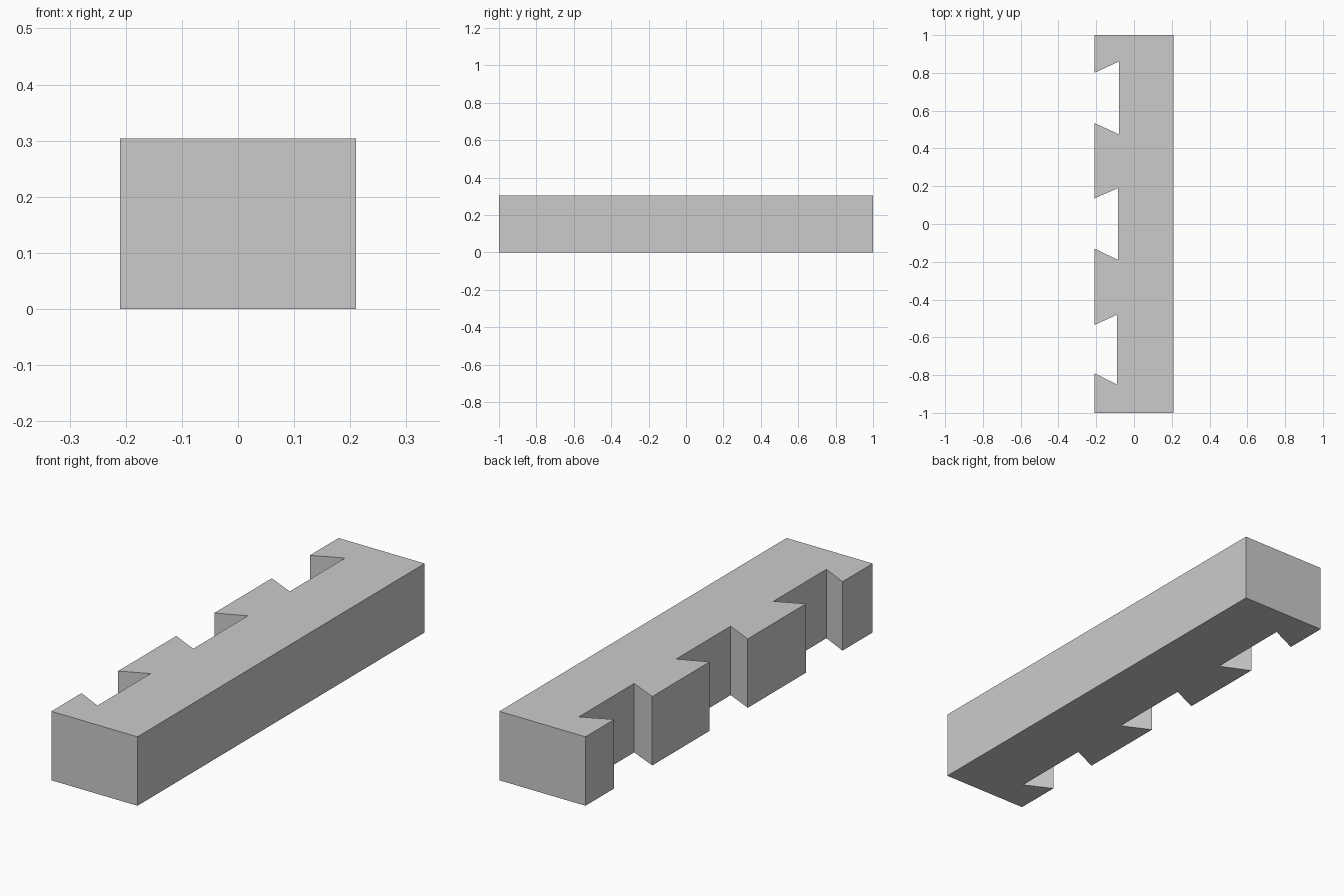
import bpy
import bmesh

cube = bpy.data.objects.get("Cube")
if cube:
    bpy.data.objects.remove(cube, do_unlink=True)

HALF_WIDTH, HALF_LENGTH, HEIGHT = 0.21, 1.0, 0.304

# Dovetail notches: mouth start, floor start, floor end, mouth end (y), floor x
notches = [
    (0.80, 0.86, 0.475, 0.535, -0.08),
    (0.135, 0.19, -0.19, -0.13, -0.085),
    (-0.535, -0.48, -0.85, -0.79, -0.09),
]

# Plan outline of the bar, running down the notched side
outline = [(HALF_WIDTH, -HALF_LENGTH), (HALF_WIDTH, HALF_LENGTH), (-HALF_WIDTH, HALF_LENGTH)]
for a, b, c, d, floor_x in notches:
    mouth_top, mouth_bottom = max(a, d), min(a, d)
    floor_top, floor_bottom = max(b, c), min(b, c)
    outline += [(-HALF_WIDTH, mouth_top), (floor_x, floor_top),
                (floor_x, floor_bottom), (-HALF_WIDTH, mouth_bottom)]
outline.append((-HALF_WIDTH, -HALF_LENGTH))

# Extrude the outline to full height
bm = bmesh.new()
base = bm.faces.new([bm.verts.new((x, y, 0)) for x, y in outline])
raised = bmesh.ops.extrude_face_region(bm, geom=[base], use_keep_orig=True)
top = [v for v in raised["geom"] if isinstance(v, bmesh.types.BMVert)]
bmesh.ops.translate(bm, verts=top, vec=(0, 0, HEIGHT))
bmesh.ops.recalc_face_normals(bm, faces=bm.faces)
mesh = bpy.data.meshes.new("notched_bar")
bm.to_mesh(mesh)
bm.free()

# Plain grey material
grey = bpy.data.materials.new("grey")
grey.use_nodes = True
colour = (0.6, 0.6, 0.6, 1)
grey.diffuse_color = colour
grey.node_tree.nodes["Principled BSDF"].inputs["Base Color"].default_value = colour
mesh.materials.append(grey)

bar = bpy.data.objects.new("notched_bar", mesh)
bpy.context.collection.objects.link(bar)
